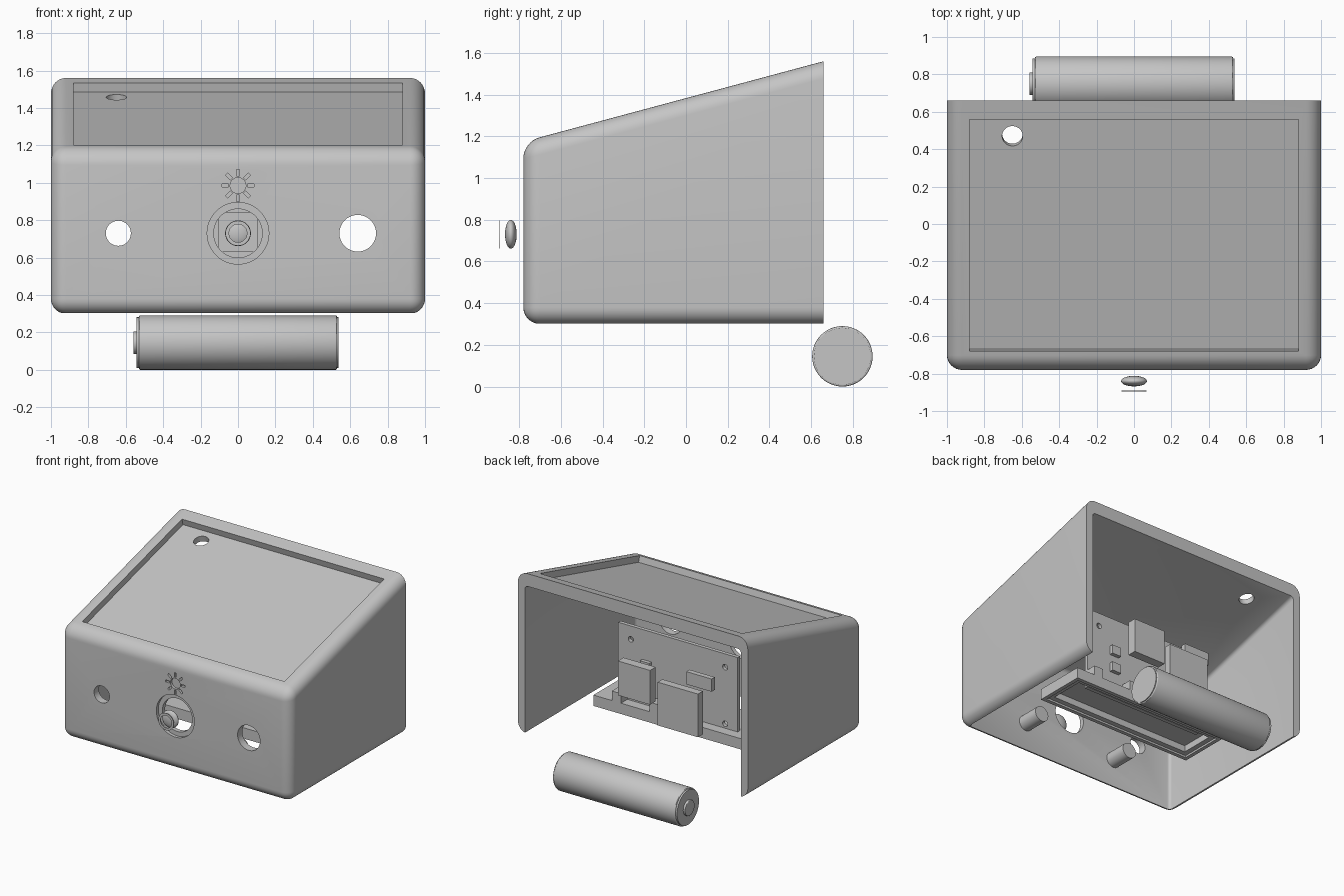
import bpy, bmesh, math
from mathutils import Matrix, Vector

cube = bpy.data.objects.get("Cube")
if cube:
    bpy.data.objects.remove(cube, do_unlink=True)

grey = bpy.data.materials.new("plain_grey")
grey.use_nodes = True
COLOUR = (0.56, 0.56, 0.56, 1)
grey.diffuse_color = COLOUR
for node in grey.node_tree.nodes:
    if node.type == 'BSDF_PRINCIPLED':
        node.inputs["Base Color"].default_value = COLOUR

TILT = math.atan(0.268)      # slope of the lid
BACK, FRONT = 0.66, -0.78


def lid_z(y):
    return 1.56 - math.tan(TILT) * (BACK - y)


def finish(name, bm):
    bmesh.ops.recalc_face_normals(bm, faces=bm.faces)
    mesh = bpy.data.meshes.new(name)
    bm.to_mesh(mesh)
    bm.free()
    mesh.materials.append(grey)
    obj = bpy.data.objects.new(name, mesh)
    bpy.context.collection.objects.link(obj)
    return obj


def box(name, x, y, z, rot=None):
    """Box from (low, high) ranges, optionally turned about its centre."""
    bm = bmesh.new()
    size = Vector([r[1] - r[0] for r in (x, y, z)])
    mid = Vector([(r[0] + r[1]) / 2 for r in (x, y, z)])
    turn = rot if rot else Matrix.Identity(4)
    bmesh.ops.create_cube(bm, size=1, matrix=Matrix.Translation(mid) @ turn @ Matrix.Diagonal((*size, 1)))
    return finish(name, bm)


def rod(name, centre, radius, length, axis, bevel=0):
    """Cylinder along the given axis direction."""
    bm = bmesh.new()
    turn = Vector((0, 0, 1)).rotation_difference(Vector(axis)).to_matrix().to_4x4()
    bmesh.ops.create_cone(bm, cap_ends=True, segments=48, radius1=radius, radius2=radius,
                          depth=length, matrix=Matrix.Translation(centre) @ turn)
    if bevel:
        rims = [e for e in bm.edges if any(len(f.verts) > 4 for f in e.link_faces)]
        bmesh.ops.bevel(bm, geom=rims, offset=bevel, segments=3, profile=0.5, affect='EDGES')
    return finish(name, bm)


def prism(name, profile, half, bevel, segments, back):
    """Side profile (y, z) extruded in x, rounded except around the back face."""
    bm = bmesh.new()
    face = bm.faces.new([bm.verts.new((-half, y, z)) for y, z in profile])
    ext = bmesh.ops.extrude_face_region(bm, geom=[face])
    bmesh.ops.translate(bm, vec=(2 * half, 0, 0),
                        verts=[v for v in ext["geom"] if isinstance(v, bmesh.types.BMVert)])
    bmesh.ops.recalc_face_normals(bm, faces=bm.faces)
    edges = [e for e in bm.edges if not all(abs(v.co.y - back) < 0.001 for v in e.verts)]
    bmesh.ops.bevel(bm, geom=edges, offset=bevel, segments=segments, profile=0.5, affect='EDGES')
    return finish(name, bm)


def cut(obj, *cutters):
    for c in cutters:
        mod = obj.modifiers.new("cut", 'BOOLEAN')
        mod.operation, mod.solver, mod.object = 'DIFFERENCE', 'EXACT', c
        bpy.context.view_layer.objects.active = obj
        bpy.ops.object.modifier_apply(modifier=mod.name)
        bpy.data.objects.remove(c, do_unlink=True)


Y = (0, 1, 0)

# Sloped case, open at the back and underneath
case = prism("case", [(FRONT, 0.3), (BACK, 0.3), (BACK, 1.56), (FRONT, lid_z(FRONT))],
             1, 0.08, 8, BACK)
cavity = prism("cavity", [(-0.72, 0), (1, 0), (1, lid_z(1) - 0.1), (-0.72, lid_z(-0.72) - 0.1)],
               0.94, 0.025, 3, 1)
cut(case, cavity)

# Lid recess and the small hole in it
tilt = Matrix.Rotation(TILT, 4, 'X')
half = 0.62 / math.cos(TILT)
mid = lid_z(-0.06)
cut(case,
    box("recess", (-0.88, 0.88), (-0.06 - half, -0.06 + half), (mid - 0.05, mid + 0.05), tilt),
    rod("lid_hole", (-0.65, 0.47, lid_z(0.47) - 0.05), 0.055, 0.3, (0, -math.sin(TILT), math.cos(TILT))))

# Front holes, with a stepped one in the middle
for x, r in ((-0.64, 0.067), (0.64, 0.098), (0, 0.13)):
    cut(case, rod("front_hole", (x, FRONT, 0.73), r, 0.3, Y))
cut(case, rod("front_step", (0, FRONT, 0.73), 0.165, 0.05, Y))

# Engraved sun symbol
SUN = Vector((0, FRONT, 0.985))
cut(case, rod("sun_disc", SUN, 0.042, 0.04, Y))
for i in range(8):
    a = i * math.pi / 4
    p = SUN + 0.068 * Vector((math.sin(a), 0, math.cos(a)))
    cut(case, box("sun_ray", (p.x - 0.008, p.x + 0.008), (p.y - 0.02, p.y + 0.02),
                  (p.z - 0.018, p.z + 0.018), Matrix.Rotation(a, 4, 'Y')))

# Circuit board with four mounting holes, and standoffs on the front wall
board = box("circuit_board", (-0.52, 0.52), (0.07, 0.1), (0.42, 1.07))
for x in (-0.41, 0.41):
    for z in (0.52, 0.965):
        cut(board, rod("screw_hole", (x, 0.08, z), 0.022, 0.2, Y))
        rod("standoff", (x, -0.64, z), 0.06, 0.2, Y)

# Board components
box("switch_body", (-0.105, 0.105), (0.02, 0.07), (0.63, 0.84))
box("large_module", (-0.37, -0.02), (0.32, 0.38), (0.51, 0.85))
box("medium_module", (0.04, 0.32), (0.32, 0.39), (0.66, 0.93))
box("small_module", (-0.44, -0.22), (0.27, 0.31), (0.86, 0.96))
for z in (0.66, 0.8):
    box("chip", (0.23, 0.31), (0.1, 0.13), (z - 0.035, z + 0.035))
for x in (0.15, 0.48):
    box("connector", (x - 0.04, x + 0.04), (0.1, 0.18), (0.485, 0.56))

# Battery tray, hollow on its underside
tray = box("battery_tray", (-0.68, 0.68), (-0.23, 0.18), (0.4, 0.485))
cut(tray, box("tray_step", (-0.65, 0.65), (-0.2, 0.15), (0.3, 0.415)),
    box("tray_hollow", (-0.61, 0.61), (-0.16, 0.11), (0.3, 0.465)))

# Battery with end caps and a terminal
X = (1, 0, 0)
rod("battery_body", (0, 0.75, 0.145), 0.145, 1.06, X, 0.008)
rod("battery_caps", (-0.003, 0.75, 0.145), 0.136, 1.08, X)
rod("battery_terminal", (-0.545, 0.75, 0.145), 0.06, 0.03, X, 0.005)

# Button lens with a thin ring in front of it
bm = bmesh.new()
bmesh.ops.create_uvsphere(bm, u_segments=32, v_segments=16, radius=1,
                          matrix=Matrix.Translation((0, -0.84, 0.73)) @ Matrix.Diagonal((0.069, 0.028, 0.069, 1)))
finish("button_lens", bm)
ring = rod("button_ring", (0, -0.893, 0.73), 0.067, 0.004, Y)
cut(ring, rod("ring_hole", (0, -0.893, 0.73), 0.048, 0.1, Y))

# Smooth shading with sharp edges kept
bpy.ops.object.select_all(action='DESELECT')
for obj in bpy.context.collection.objects:
    if obj.type == 'MESH' and grey.name in obj.data.materials:
        obj.select_set(True)
        bpy.context.view_layer.objects.active = obj
bpy.ops.object.shade_smooth_by_angle(angle=math.radians(30))
